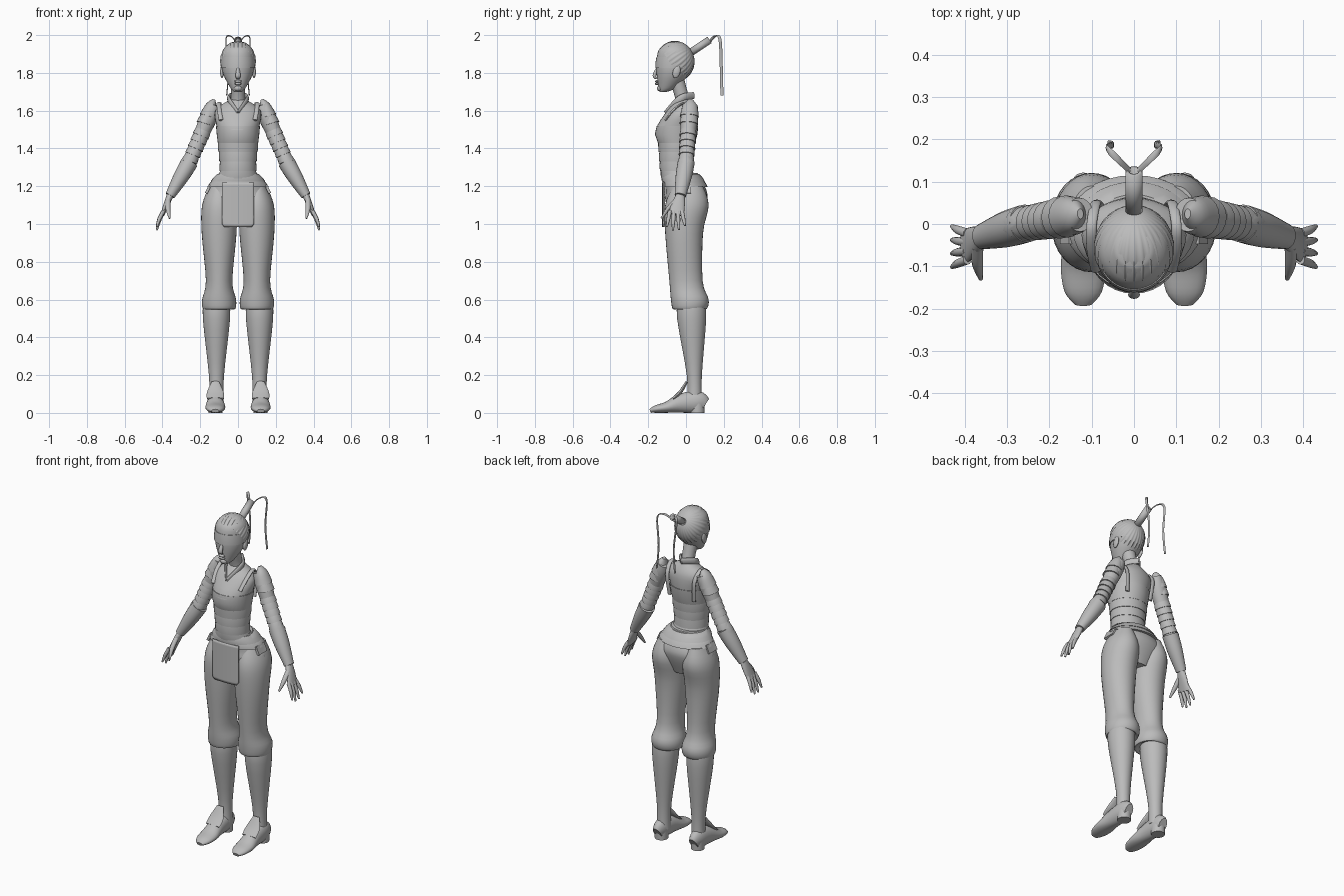
import bpy, bmesh
from math import sin, cos, pi, atan2, radians
from mathutils import Vector, Matrix

cube = bpy.data.objects.get("Cube")
if cube:
    bpy.data.objects.remove(cube, do_unlink=True)

clay = bpy.data.materials.new("plain_grey")
clay.use_nodes = True
grey = (.5, .5, .5, 1)
clay.diffuse_color = grey
clay.node_tree.nodes["Principled BSDF"].inputs["Base Color"].default_value = grey

ACROSS, DEPTH, UP = Vector((1, 0, 0)), Vector((0, 1, 0)), Vector((0, 0, 1))


def finish(name, bm, mirror=False, thickness=0):
    """Turn a bmesh into a smooth shaded, optionally mirrored object."""
    bmesh.ops.recalc_face_normals(bm, faces=bm.faces)
    mesh = bpy.data.meshes.new(name)
    bm.to_mesh(mesh)
    bm.free()
    mesh.materials.append(clay)
    part = bpy.data.objects.new(name, mesh)
    bpy.context.collection.objects.link(part)
    bpy.ops.object.select_all(action="DESELECT")
    part.select_set(True)
    bpy.context.view_layer.objects.active = part
    bpy.ops.object.shade_smooth_by_angle(angle=radians(45))
    if thickness:
        part.modifiers.new("thickness", "SOLIDIFY").thickness = thickness
    if mirror:
        part.modifiers.new("mirror", "MIRROR").use_axis[0] = True


def refine(rings, steps):
    """Catmull-Rom interpolation of every value in the rings."""
    refined = []
    last = len(rings) - 1
    for i in range(last):
        before, start, end, after = (Vector(rings[min(max(i + k, 0), last)]) for k in (-1, 0, 1, 2))
        for step in range(steps):
            t = step / steps
            bend_in = (end - before) / 2
            bend_out = (after - start) / 2
            refined.append(start + bend_in * t + ((end - start) * 3 - bend_in * 2 - bend_out) * t ** 2
                           + ((start - end) * 2 + bend_in + bend_out) * t ** 3)
    return refined + [Vector(rings[last])]


def skin(name, sections, sides, mirror, closed_ends=True, thickness=0):
    """Join elliptic sections (centre, width axis, depth axis) into a surface."""
    bm = bmesh.new()
    loops = []
    for centre, wide, deep in sections:
        angles = [2 * pi * k / sides for k in range(sides)]
        loops.append([bm.verts.new(centre + wide * cos(a) + deep * sin(a)) for a in angles])
    for lower, upper in zip(loops, loops[1:]):
        for k in range(sides):
            bm.faces.new((lower[k - 1], lower[k], upper[k], upper[k - 1]))
    if closed_ends:
        bm.faces.new(loops[0])
        bm.faces.new(loops[-1])
    finish(name, bm, mirror, thickness)


def level(name, rows, x=0, steps=4, mirror=False):
    """Stack of horizontal ellipses from rows of (height, y, width, depth)."""
    sections = [(Vector((x, y, z)), ACROSS * wide, DEPTH * deep) for z, y, wide, deep in refine(rows, steps)]
    skin(name, sections, 32, mirror)


def limb(name, stops, axis, sides=20, steps=4, mirror=True, **options):
    """Tube through stops of (point, width, depth), its width lying along the axis."""
    rings = refine([(*point, wide, deep) for point, wide, deep in stops], steps)
    sections = []
    for i, ring in enumerate(rings):
        ahead, behind = rings[min(i + 1, len(rings) - 1)], rings[max(i - 1, 0)]
        along = Vector(ahead[:3]) - Vector(behind[:3])
        along.normalize()
        side = (axis - along * axis.dot(along)).normalized()
        sections.append((Vector(ring[:3]), side * ring[3], along.cross(side) * ring[4]))
    skin(name, sections, sides, mirror, **options)


def band(name, rows, low, high, thickness):
    """Cloth band that follows a level profile, thicker at its lower edge."""
    fine = refine(rows, 4)

    def at(z, grow):
        below, above = next((a, b) for a, b in zip(fine, fine[1:]) if a[0] <= z <= b[0])
        row = below.lerp(above, (z - below[0]) / (above[0] - below[0]))
        return row + Vector((0, 0, grow, grow))

    middle = (low + high) / 2
    level(name, [at(low, 0), at(low, thickness), at(middle, thickness), at(high, thickness / 2), at(high, 0)], steps=1)


def ball(name, place, size, turn=0, mirror=False):
    bm = bmesh.new()
    bmesh.ops.create_uvsphere(bm, u_segments=16, v_segments=10, radius=1)
    bm.transform(Matrix.Translation(place) @ Matrix.Rotation(radians(turn), 4, "X") @ Matrix.Diagonal((*size, 1)))
    finish(name, bm, mirror)


# Torso with overlapping wrap bands
torso = [(1.2, -.02, .12, .09), (1.28, -.05, .09, .08), (1.42, -.05, .1, .09), (1.5, -.05, .11, .11),
         (1.6, -.02, .12, .08), (1.66, -.01, .04, .04)]
level("torso", torso)
for i in range(4):
    low = 1.23 + .05 * i
    band(f"waist_wrap_{i}", torso, low, low + .055, .008)
band("chest_wrap", torso, 1.43, 1.52, .006)

# Collar, vest trim and neck
limb("collar", [((0, -.11, 1.59), .01, .005), ((.05, -.03, 1.665), .018, .008), ((0, .04, 1.68), .018, .008)],
     UP, mirror=True)
trim = [(.09, -.11, 1.55), (.1, -.06, 1.61), (.1, 0, 1.64), (.09, .05, 1.58), (.08, .04, 1.46)]
limb("vest_trim", [(point, .012, .006) for point in trim], ACROSS)
level("neck", [(1.62, 0, .05, .05), (1.67, -.02, .036, .038), (1.77, -.05, .04, .04)])

# Head and face
head = [(1.7, -.12, .02, .02), (1.72, -.1, .04, .045), (1.79, -.07, .077, .085), (1.85, -.06, .087, .097),
        (1.92, -.06, .08, .085), (1.96, -.06, .04, .04)]
level("head", head)
band("eye_cloth", head, 1.825, 1.885, .005)
limb("nose", [((0, -.15, 1.83), .006, .006), ((0, -.167, 1.785), .014, .01), ((0, -.155, 1.77), .008, .004)],
     ACROSS, mirror=False)
for lip, height in (("upper_lip", 1.755), ("lower_lip", 1.742)):
    ball(lip, (0, -.154, height), (.02, .01, .007))
ball("chin", (0, -.136, 1.718), (.022, .018, .016))
ball("ear", (.085, -.05, 1.805), (.01, .02, .034), -15, mirror=True)

# Swept back hair with combed ridges
bm = bmesh.new()
bmesh.ops.create_uvsphere(bm, u_segments=112, v_segments=24, radius=1)
bmesh.ops.delete(bm, geom=[v for v in bm.verts if v.co.z < -.3], context="VERTS")
for v in bm.verts:
    ridge = 1 + .022 * cos(28 * atan2(v.co.y, v.co.x)) * (1 - v.co.z ** 4)
    v.co.x *= ridge
    v.co.y *= ridge
bm.transform(Matrix.Translation((0, -.057, 1.862)) @ Matrix.Diagonal((.093, .102, .106, 1))
             @ Matrix.Rotation(radians(-55), 4, "X"))
finish("hair", bm)

# Hollow hair tube and two hanging ribbons
limb("hair_tube", [((0, .02, 1.905), .02, .02), ((0, .125, 1.975), .02, .02)], ACROSS, steps=1, mirror=False,
     closed_ends=False, thickness=.008)
ribbon = [(.01, .125, 1.965), (.04, .155, 1.995), (.064, .18, 1.975), (.05, .187, 1.82), (.06, .19, 1.68)]
limb("hair_ribbon", [(point, .008, .003) for point in ribbon], DEPTH, sides=8, steps=6)

# Trousers, gathered below the knee
hips = [(1.02, 0, .1, .07), (1.12, 0, .175, .108), (1.18, 0, .158, .108), (1.27, -.03, .1, .09)]
level("hips", hips)
level("trouser_leg", [(1.2, .01, .05, .08), (1.1, .005, .09, .115), (.95, -.01, .092, .1), (.7, 0, .07, .088),
                      (.6, .02, .09, .1), (.55, .02, .085, .09), (.56, .02, .06, .07)], x=.1, mirror=True)

# Sash, apron and hip flaps
for i in range(2):
    low = 1.195 + .03 * i
    band(f"sash_{i}", hips, low, low + .04, .014)
bm = bmesh.new()
bmesh.ops.create_grid(bm, x_segments=16, y_segments=16, size=1)
for v in bm.verts:
    corner = max(0, -v.co.y - .85) / .15
    v.co = (v.co.x * (.086 - .012 * corner ** 2), .006 * v.co.x ** 2 - .126, 1.103 + .118 * v.co.y)
finish("apron", bm, thickness=.008)
bm = bmesh.new()
bmesh.ops.create_cube(bm, size=1)
bm.transform(Matrix.Translation((.158, -.01, 1.185)) @ Matrix.Rotation(radians(-25), 4, "Y")
             @ Matrix.Diagonal((.014, .075, .05, 1)))
finish("hip_flap", bm, mirror=True)

# Lower legs and shoes; each shoe section rests on the floor
level("lower_leg", [(.6, .03, .066, .07), (.5, .03, .072, .077), (.2, .044, .04, .04), (.06, .045, .038, .04)],
      x=.114, mirror=True)
shoe = [(-.19, .02, .01), (-.16, .044, .02), (-.1, .053, .03), (-.03, .045, .05), (.06, .04, .058), (.1, .025, .04)]
limb("shoe", [((.12, y, height), wide, height) for y, wide, height in shoe], ACROSS)
level("shoe_heel", [(0, .06, .037, .037), (.05, .06, .038, .04)], x=.12, steps=1, mirror=True)
limb("shoe_tongue", [((.12, -.068, .075), .045, .008), ((.12, -.03, .11), .044, .01), ((.12, .004, .165), .02, .006)],
     ACROSS)

# Upper arms with wrapped sleeves and layered shoulder plates
shoulder, elbow = Vector((.14, .02, 1.6)), Vector((.26, 0, 1.32))
wrist, knuckles = Vector((.36, -.03, 1.15)), Vector((.4, -.053, 1.05))
limb("upper_arm", [(shoulder.lerp(elbow, -.1), .04, .035), (shoulder.lerp(elbow, .1), .046, .046),
                   (shoulder.lerp(elbow, .5), .039, .039), (elbow, .034, .034)], DEPTH)
for i in range(5):
    top = .34 + .12 * i
    radius = .042 - .001 * i
    limb(f"sleeve_wrap_{i}", [(shoulder.lerp(elbow, top), radius - .004, radius - .004),
                              (shoulder.lerp(elbow, top + .04), radius, radius),
                              (shoulder.lerp(elbow, top + .14), radius + .004, radius + .003)], DEPTH, steps=1)
for i, plate in enumerate(("upper_shoulder_plate", "lower_shoulder_plate")):
    rim = .11 + .14 * i
    outward = ACROSS * .012
    limb(plate, [(shoulder.lerp(elbow, rim - .32) + outward, .012, .008),
                 (shoulder.lerp(elbow, rim - .2) + outward, .038, .03),
                 (shoulder.lerp(elbow, rim) + outward / 2, .05, .045)], DEPTH)

# Forearm guards
limb("forearm_guard", [(elbow.lerp(wrist, -.05), .045, .045), (elbow.lerp(wrist, .4), .043, .041),
                       (wrist, .03, .026)], DEPTH)
limb("elbow_plate", [((.272, .004, 1.375), .01, .004), ((.292, 0, 1.335), .03, .012), ((.318, -.012, 1.285), .012, .006)],
     DEPTH, sides=6, steps=1)

# Hands
limb("palm", [(wrist, .024, .018), (wrist.lerp(knuckles, .4), .034, .016), (knuckles, .042, .011)], DEPTH)
for i, finger in enumerate(("index_finger", "middle_finger", "ring_finger", "little_finger")):
    spread = (i - 1.5) * .011
    base = Vector((.394, -.085 + .021 * i, 1.07))
    tip = Vector((.43, base.y + spread, .965 + .01 * (i - 1.4) ** 2))
    middle = base.lerp(tip, .5) + ACROSS * .004
    limb(finger, [(base, .011, .011), (middle, .01, .01), (tip, .005, .005)], DEPTH, sides=10)
limb("thumb", [((.37, -.055, 1.125), .014, .012), ((.37, -.095, 1.08), .013, .012), ((.362, -.13, 1.03), .005, .005)],
     ACROSS, sides=10)
